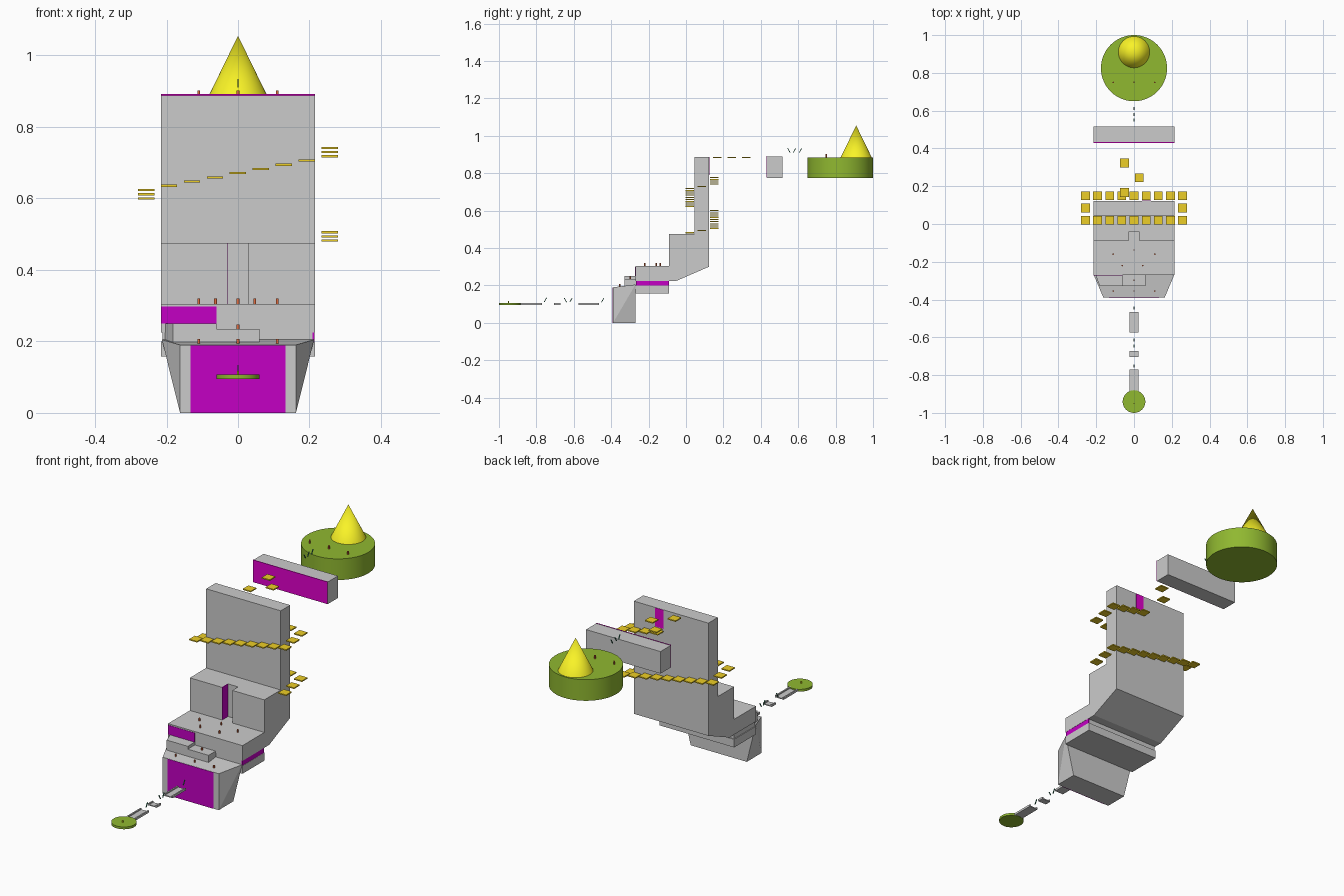
import bpy, bmesh, math
from mathutils import Vector

if "Cube" in bpy.data.objects:
    bpy.data.objects.remove(bpy.data.objects["Cube"])


def material(name, r, g, b):
    m = bpy.data.materials.new(name)
    m.diffuse_color = (r, g, b, 1)
    m.use_nodes = True
    m.node_tree.nodes["Principled BSDF"].inputs["Base Color"].default_value = m.diffuse_color
    return m


MAGENTA = material("magenta", 0.55, 0.0, 0.55)
PINK = material("pink", 0.75, 0.0, 0.6)
GOLD = material("gold", 0.85, 0.62, 0.02)
YELLOW = material("yellow", 0.95, 0.9, 0.02)
GREEN = material("green", 0.28, 0.48, 0.03)
RED = material("red", 0.75, 0.15, 0.05)
DARK = material("dark_green", 0.05, 0.25, 0.15)


def finish(name, bm, mat=None):
    bmesh.ops.recalc_face_normals(bm, faces=bm.faces)
    me = bpy.data.meshes.new(name)
    bm.to_mesh(me)
    bm.free()
    ob = bpy.data.objects.new(name, me)
    bpy.context.collection.objects.link(ob)
    if mat:
        me.materials.append(mat)
    return ob


def box(name, x0, x1, y0, y1, z0, z1, mat=None):
    bm = bmesh.new()
    bmesh.ops.create_cube(bm, size=1)
    for v in bm.verts:
        v.co = Vector((x0 if v.co.x < 0 else x1, y0 if v.co.y < 0 else y1,
                       z0 if v.co.z < 0 else z1))
    return finish(name, bm, mat)


def hull(name, points, mat=None):
    bm = bmesh.new()
    for p in points:
        bm.verts.new(p)
    bmesh.ops.convex_hull(bm, input=bm.verts)
    return finish(name, bm, mat)


def extrude(name, profile, axis, a, b):
    """Sweep a closed 2D profile along x (profile is y, z) or y (profile is x, z)."""
    place = (lambda t, p: (t, *p)) if axis == "x" else (lambda t, p: (p[0], t, p[1]))
    bm = bmesh.new()
    f = bm.faces.new([bm.verts.new(place(a, p)) for p in profile])
    ext = bmesh.ops.extrude_face_region(bm, geom=[f])["geom"]
    move = Vector((b - a, 0, 0) if axis == "x" else (0, b - a, 0))
    bmesh.ops.translate(bm, vec=move, verts=[v for v in ext if isinstance(v, bmesh.types.BMVert)])
    return finish(name, bm)


def cone(name, x, y, z0, z1, r0, r1, n, mat):
    bm = bmesh.new()
    bmesh.ops.create_cone(bm, cap_ends=True, segments=n, radius1=r0, radius2=r1, depth=z1 - z0)
    bmesh.ops.translate(bm, vec=(x, y, (z0 + z1) / 2), verts=bm.verts)
    ob = finish(name, bm, mat)
    bpy.ops.object.select_all(action='DESELECT')
    ob.select_set(True)
    bpy.context.view_layer.objects.active = ob
    bpy.ops.object.shade_smooth_by_angle(angle=math.radians(40))
    return ob


W = 0.215

# Start island and channel-shaped stepping planks
cone("start_disc", 0, -0.94, 0.095, 0.107, 0.06, 0.06, 48, GREEN)
cone("start_marker", 0, -0.95, 0.107, 0.117, 0.003, 0.003, 8, YELLOW)
channel = [(-.025, .096), (.025, .096), (.025, .107), (.018, .107),
           (.018, .101), (-.018, .101), (-.018, .107), (-.025, .107)]
for i, (a, b) in enumerate([(-.89, -.77), (-.705, -.672), (-.575, -.465)]):
    extrude(f"plank_{i}", channel, "y", a, b)

# First block: flaring sides and gently sloping top
hull("first_block", [(s * x, y, z) for s in (-1, 1) for x, y, z in
                     [(.162, -.39, 0), (.162, -.27, 0), (.162, -.39, .19), (.213, -.27, .205)]])
box("first_block_panel", -.133, .133, -.392, -.388, 0, .189, MAGENTA)

# Steps up to the second block
box("step_low", -.06, .06, -.328, -.265, .17, .235)
hull("step_high", [(x, y, z) for z in (.17, .25) for x, y in
                   [(-.182, -.328), (-.06, -.328), (-.06, -.265), (-.205, -.265)]])

# Second block: lower slab, narrow slot, upper block
box("second_slab", -W, W, -.27, -.09, .158, .2)
box("second_slot_core", -W + .004, W - .004, -.266, -.095, .195, .23)
box("second_upper", -W, W, -.27, -.09, .225, .305)
box("second_right_panel", W - .006, W - .001, -.268, -.092, .2, .225, MAGENTA)
box("second_front_panel", -W, -.06, -.2715, -.268, .25, .298, MAGENTA)

# Third block and tall wall from one side profile, with a climbing notch
wall = extrude("wall_block", [(-.09, .225), (-.05, .225), (.123, .3), (.123, .888),
                              (.045, .888), (.045, .475), (-.09, .475)], "x", -W, W)
cutter = box("notch_cutter", -.03, .03, -.15, -.042, .305, .6)
cutter.hide_render = True
cutter.hide_set(True)
mod = wall.modifiers.new("notch", "BOOLEAN")
mod.object = cutter
mod.solver = 'EXACT'
box("notch_panel", -.031, -.028, -.089, -.042, .305, .475, MAGENTA)
box("wall_back_panel", .043, .09, .121, .125, .79, .887, PINK)

# Gold plates spiralling up around the wall
xs = [.193 - .0643 * i for i in range(7)]
ring = [(.257, .02), (.257, .085), (.257, .15)] + [(x, .15) for x in xs]
ring += [(-.257, .15), (-.257, .085), (-.257, .02)] + [(-x, .02) for x in xs]
path = [(*ring[i % len(ring)], .482 + .0118 * i) for i in range(26)]
# Gold plates bridging to the floating block
path += [(-.05, .167, .885), (.027, .245, .885), (-.05, .323, .885)]
for i, (x, y, z) in enumerate(path):
    box(f"gold_plate_{i}", x - .023, x + .023, y - .023, y + .023, z - .003, z + .003, GOLD)

# Floating block
box("floating_block", -W, W, .432, .517, .775, .89)
box("floating_front_panel", -W, W, .43, .433, .776, .892, PINK)

# Finish island with cone
cone("finish_disc", 0, .825, .775, .885, .175, .175, 64, GREEN)
cone("finish_cone", 0, .91, .885, 1.055, .083, 0, 64, YELLOW)

# Small red pins standing on the surfaces
pins = [(x, .75, .885) for x in (-.11, 0, .11)]
pins += [(x, -.355, .19) for x in (-.11, 0, .11)]
pins += [(-.11, -.16, .303), (0, -.138, .303), (.11, -.16, .303),
         (-.063, -.22, .303), (.047, -.22, .303), (0, -.297, .23)]
for i, (x, y, z) in enumerate(pins):
    cone(f"pin_{i}", x, y, z, z + .017, .004, .004, 10, RED)

# Slanted ticks marking the jumps
ticks = [(-.752, .122, -1), (-.645, .122, 1), (-.615, .122, -1), (-.445, .122, -1),
         (.55, .922, 1), (.58, .922, -1), (.612, .922, -1)]
for i, (y, z, s) in enumerate(ticks):
    t = box(f"tick_{i}", -.002, .002, -.002, .002, -.013, .013, DARK)
    t.location = (0, y, z)
    t.rotation_euler.x = s * math.radians(30)
